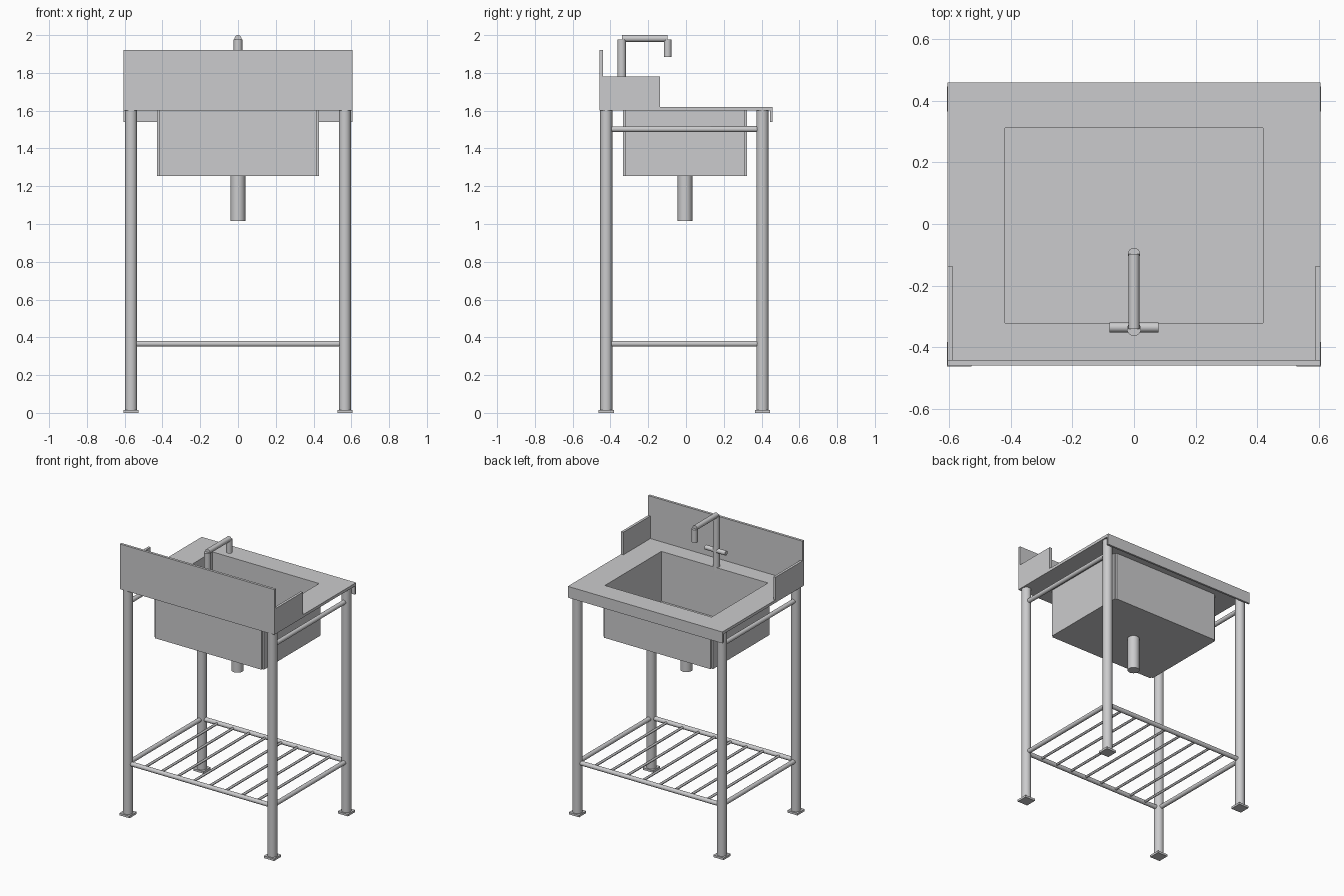
import bpy, bmesh
from mathutils import Vector

if "Cube" in bpy.data.objects:
    bpy.data.objects.remove(bpy.data.objects["Cube"])

steel = bpy.data.materials.new("brushed_steel")
steel.diffuse_color = (0.6, 0.6, 0.61, 1)
steel.use_nodes = True
steel.node_tree.nodes["Principled BSDF"].inputs["Base Color"].default_value = steel.diffuse_color


def finish(name, bm, smooth=False):
    bmesh.ops.recalc_face_normals(bm, faces=bm.faces)
    me = bpy.data.meshes.new(name)
    bm.to_mesh(me)
    bm.free()
    me.materials.append(steel)
    ob = bpy.data.objects.new(name, me)
    bpy.context.collection.objects.link(ob)
    if smooth:
        bpy.ops.object.select_all(action='DESELECT')
        bpy.context.view_layer.objects.active = ob
        ob.select_set(True)
        bpy.ops.object.shade_smooth_by_angle()
    return ob


def box(name, x0, x1, y0, y1, z0, z1):
    bm = bmesh.new()
    bmesh.ops.create_cube(bm, size=1)
    for v in bm.verts:
        v.co = Vector(((x0 + x1) / 2 + v.co.x * (x1 - x0),
                       (y0 + y1) / 2 + v.co.y * (y1 - y0),
                       (z0 + z1) / 2 + v.co.z * (z1 - z0)))
    return finish(name, bm)


def tube(name, a, b, r, sides=20):
    a, b = Vector(a), Vector(b)
    bm = bmesh.new()
    bmesh.ops.create_cone(bm, cap_ends=True, segments=sides,
                          radius1=r, radius2=r, depth=(b - a).length)
    rot = Vector((0, 0, 1)).rotation_difference(b - a).to_matrix()
    for v in bm.verts:
        v.co = rot @ v.co + (a + b) / 2
    return finish(name, bm, True)


X, Y = 0.605, 0.458            # counter half sizes
BX, BY0, BY1 = 0.418, -0.321, 0.311   # basin opening
ZC, ZT = 1.60, 1.62            # counter underside and top
T = 0.018                      # sheet thickness

# Counter frame around the basin opening
bm = bmesh.new()
rings = []
for x, y0, y1 in ((X, -Y, Y), (BX, BY0, BY1)):
    for z in (ZC, ZT):
        rings.append([bm.verts.new(p) for p in
                      ((-x, y0, z), (x, y0, z), (x, y1, z), (-x, y1, z))])
ob_, ot, ib, it = rings
for i in range(4):
    j = (i + 1) % 4
    for p, q in ((ob_, ot), (ot, it), (it, ib), (ib, ob_)):
        bm.faces.new((p[i], p[j], q[j], q[i]))
finish("counter", bm)

# Hanging lip, tall splash panel and side wings
box("counter_lip", -X, X, Y - 0.014, Y, 1.54, ZC)
box("splash_panel", -X, X, -Y, -Y + T, ZC, 1.92)
for s, n in ((-1, "left"), (1, "right")):
    xs = sorted((s * X, s * (X - T)))
    box(n + "_wing", xs[0], xs[1], -Y + T, -0.138, ZC, 1.78)

# Basin from sheet panels with open outer corner seams
W, ZB = 0.012, 1.255
box("basin_left", -BX - W, -BX, BY0, BY1, ZB, ZC)
box("basin_right", BX, BX + W, BY0, BY1, ZB, ZC)
box("basin_near", -BX, BX, BY0 - W, BY0, ZB, ZC)
box("basin_far", -BX, BX, BY1, BY1 + W, ZB, ZC)
box("basin_floor", -BX, BX, BY0, BY1, ZB, ZB + W)
tube("drain_pipe", (0, -0.005, 1.015), (0, -0.005, ZB), 0.039)

# Legs with square feet
LX, LY0, LY1 = 0.566, -0.422, 0.405
for x in (-LX, LX):
    for y in (LY0, LY1):
        tube("leg", (x, y, 0.015), (x, y, ZC), 0.032)
        box("foot", x - 0.04, x + 0.04, y - 0.04, y + 0.04, 0, 0.015)

# Rails and rack bars
ZR, R = 0.366, 0.0155
for x in (-LX, LX):
    tube("side_rail", (x, LY0, ZR), (x, LY1, ZR), R, 16)
    tube("upper_rail", (x, LY0, 1.502), (x, LY1, 1.502), R, 16)
for y in (LY0, LY1):
    tube("long_rail", (-LX, y, ZR), (LX, y, ZR), R, 16)
BARS = 8
for i in range(1, BARS + 1):
    x = -LX + 2 * LX * i / (BARS + 1)
    tube("rack_bar", (x, LY0, ZR), (x, LY1, ZR), 0.009, 12)

# Tap: post, arm, spout and cross handle
tube("tap_post", (0, -0.34, ZC), (0, -0.34, 1.978), 0.023)
tube("tap_arm", (0, -0.34, 1.982), (0, -0.098, 1.982), 0.018)
tube("tap_spout", (0, -0.097, 1.885), (0, -0.097, 1.978), 0.02)
tube("tap_handle", (-0.08, -0.335, 1.735), (0.08, -0.335, 1.735), 0.016, 16)
